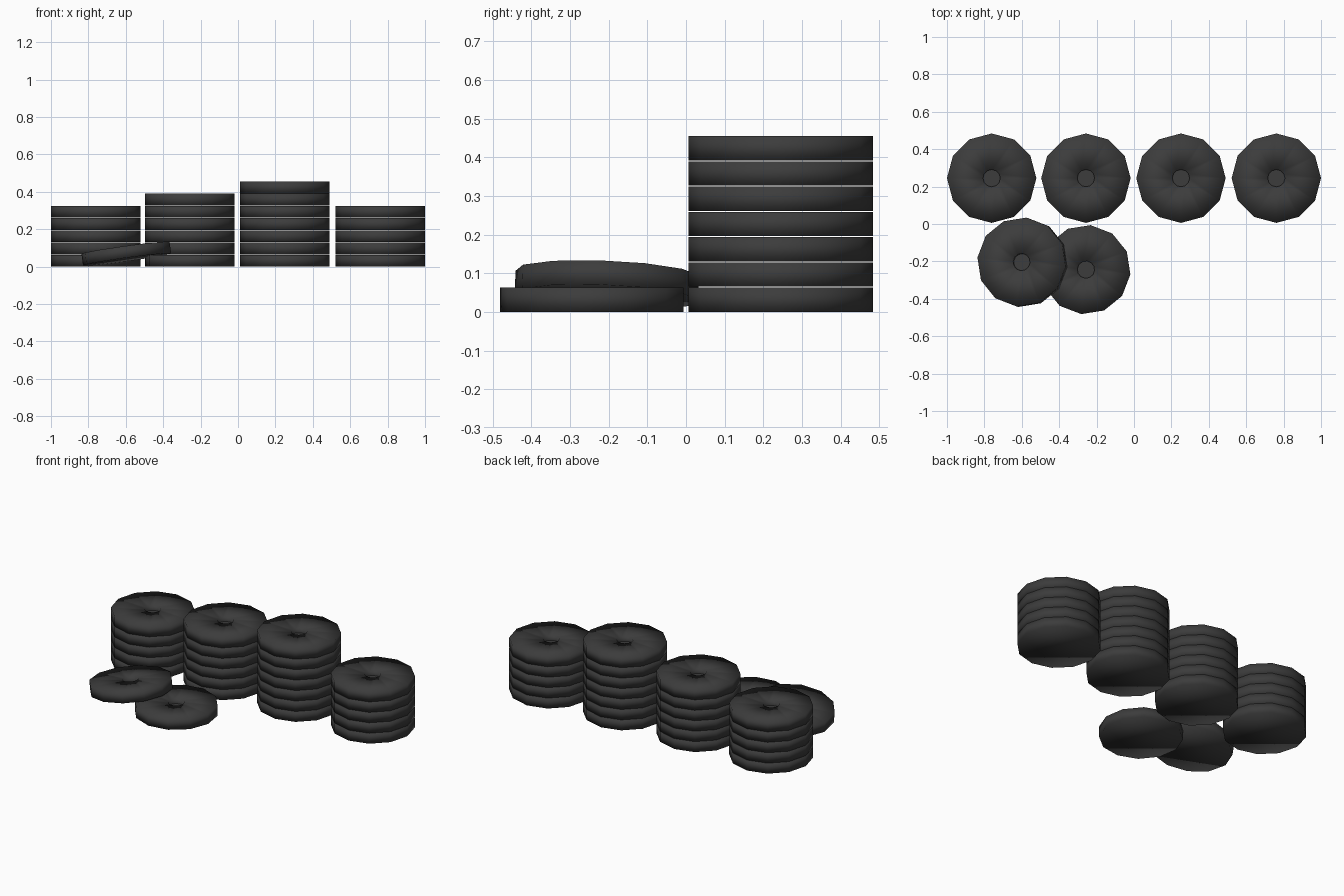
import bpy, math
from mathutils import Euler, Vector

if "Cube" in bpy.data.objects:
    bpy.data.objects.remove(bpy.data.objects["Cube"])

SIDES, R, H, HOLE, DEPTH, PITCH = 12, 0.239, 0.063, 0.046, 0.03, 0.0653

mat = bpy.data.materials.new("dark grey")
mat.diffuse_color = (0.045, 0.045, 0.045, 1)
mat.use_nodes = True
mat.node_tree.nodes["Principled BSDF"].inputs["Base Color"].default_value = mat.diffuse_color


def disc_mesh():
    """Twelve-sided disc, closed flat below, with a small round recess on top."""
    verts, faces = [], []
    for r, z in ((R, 0), (R, H), (HOLE, H), (HOLE, H - DEPTH)):
        for i in range(SIDES):
            a = 2 * math.pi * i / SIDES
            verts.append((r * math.cos(a), r * math.sin(a), z))
    for k in range(3):
        for i in range(SIDES):
            j = (i + 1) % SIDES
            a, b = k * SIDES, (k + 1) * SIDES
            faces.append((a + i, a + j, b + j, b + i))
    faces.append(tuple(reversed(range(SIDES))))
    faces.append(tuple(range(3 * SIDES, 4 * SIDES)))
    me = bpy.data.meshes.new("disc")
    me.from_pydata(verts, [], faces)
    me.materials.append(mat)
    for p in me.polygons:
        p.use_smooth = True
    me.polygons[-1].use_smooth = False  # crisp recess floor
    return me


mesh = disc_mesh()


def add_disc(name, loc, rot=(0, 0, 0)):
    ob = bpy.data.objects.new(name, mesh)
    ob.location = loc
    ob.rotation_euler = [math.radians(v) for v in rot]
    bpy.context.collection.objects.link(ob)
    return ob


# four stacks along the back
for s, (x, count) in enumerate(((-0.761, 5), (-0.257, 6), (0.251, 7), (0.761, 5))):
    for n in range(count):
        add_disc(f"stack_{s + 1}_disc_{n + 1}", (x, 0.245, n * PITCH))

# loose disc on the ground, and one leaning on its edge
add_disc("loose_disc", (-0.257, -0.244, 0), (0, 0, -6))
add_disc("leaning_disc", (-0.593, -0.206, 0.038), (-1.5, -8, -6))
